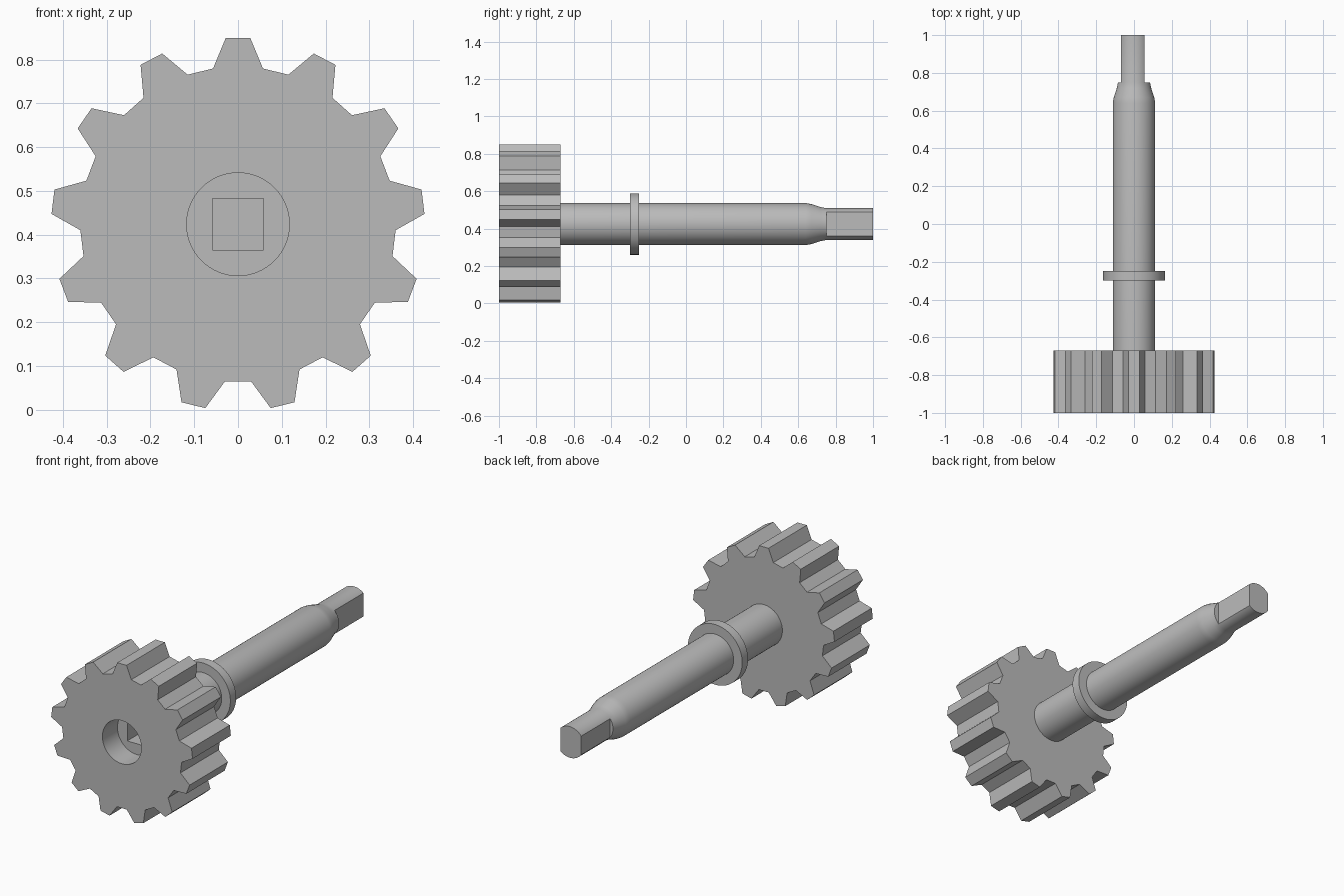
import bpy, bmesh
from math import pi, sin, cos, radians
from mathutils import Matrix

if "Cube" in bpy.data.objects:
    bpy.data.objects.remove(bpy.data.objects["Cube"])

AXIS_Z = 0.424
TEETH = 13

steel = bpy.data.materials.new("grey steel")
steel.use_nodes = True
GREY = (0.5, 0.5, 0.5, 1)
steel.diffuse_color = GREY
steel.node_tree.nodes["Principled BSDF"].inputs["Base Color"].default_value = GREY


def finish(name, bm):
    """Turn a bmesh into a named object with outward normals."""
    bmesh.ops.recalc_face_normals(bm, faces=bm.faces[:])
    mesh = bpy.data.meshes.new(name)
    bm.to_mesh(mesh)
    bm.free()
    mesh.materials.append(steel)
    obj = bpy.data.objects.new(name, mesh)
    bpy.context.collection.objects.link(obj)
    return obj


def lathe(name, profile, sides=64):
    """Closed solid of revolution from (y, radius) pairs."""
    bm = bmesh.new()
    rings = []
    for y, r in profile:
        rings.append([bm.verts.new((r * sin(2 * pi * i / sides), y,
                                    AXIS_Z + r * cos(2 * pi * i / sides)))
                      for i in range(sides)])
    for a, b in zip(rings, rings[1:]):
        for i in range(sides):
            j = (i + 1) % sides
            bm.faces.new((a[i], a[j], b[j], b[i]))
    bm.faces.new(rings[0])
    bm.faces.new(rings[-1])
    return finish(name, bm)


def block(name, low, high):
    """Axis-aligned box between two corners."""
    bm = bmesh.new()
    bmesh.ops.create_cube(bm, size=1)
    mid = [(a + b) / 2 for a, b in zip(low, high)]
    size = [b - a for a, b in zip(low, high)]
    bmesh.ops.transform(bm, verts=bm.verts[:], matrix=Matrix.Translation(mid)
                        @ Matrix.Diagonal((*size, 1)))
    return finish(name, bm)


def activate(obj):
    bpy.ops.object.select_all(action='DESELECT')
    obj.select_set(True)
    bpy.context.view_layer.objects.active = obj


def cut(obj, cutter):
    """Subtract the cutter, then discard it."""
    cutter.hide_render = True
    mod = obj.modifiers.new("cut", 'BOOLEAN')
    mod.operation = 'DIFFERENCE'
    mod.solver = 'EXACT'
    mod.object = cutter
    activate(obj)
    bpy.ops.object.modifier_apply(modifier=mod.name)
    bpy.data.objects.remove(cutter)


def smooth(obj, angle=30):
    activate(obj)
    bpy.ops.object.shade_smooth_by_angle(angle=radians(angle))


# Gear: one tooth outline repeated around the axis, then extruded
bm = bmesh.new()
tooth = [(-0.057, 0.356), (-0.028, 0.426), (0.028, 0.426), (0.057, 0.356)]
outline = []
for k in range(TEETH):
    c, s = cos(2 * pi * k / TEETH), sin(2 * pi * k / TEETH)
    for x, z in tooth:
        outline.append(bm.verts.new((x * c + z * s, -1, AXIS_Z + z * c - x * s)))
front = bm.faces.new(outline)
back = bmesh.ops.extrude_face_region(bm, geom=[front])
bmesh.ops.translate(bm, vec=(0, 0.33, 0),
                    verts=[g for g in back["geom"] if isinstance(g, bmesh.types.BMVert)])
gear = finish("gear", bm)

# Round bore in the front, with a square socket behind it
cut(gear, lathe("bore_cutter", [(-1.1, 0.1175), (-0.87, 0.1175)]))
h = 0.0585
cut(gear, block("socket_cutter", (-h, -0.9, AXIS_Z - h), (h, -0.69, AXIS_Z + h)))
smooth(gear, 20)

# Shaft: straight body, taper and slimmer tip
shaft = lathe("shaft", [(-0.68, 0.112), (0.64, 0.112), (0.67, 0.107), (0.72, 0.091),
                        (0.75, 0.085), (1, 0.085)])

# Drive flats on both sides of the tip
for side, x in ((1, 0.056), (-1, 0.068)):
    near, far = sorted((side * x, side * 0.3))
    cut(shaft, block("flat_cutter", (near, 0.75, 0), (far, 1.1, 0.9)))
smooth(shaft)

# Thin collar around the shaft
collar = lathe("collar", [(-0.3, 0.164), (-0.25, 0.164)])
smooth(collar)
